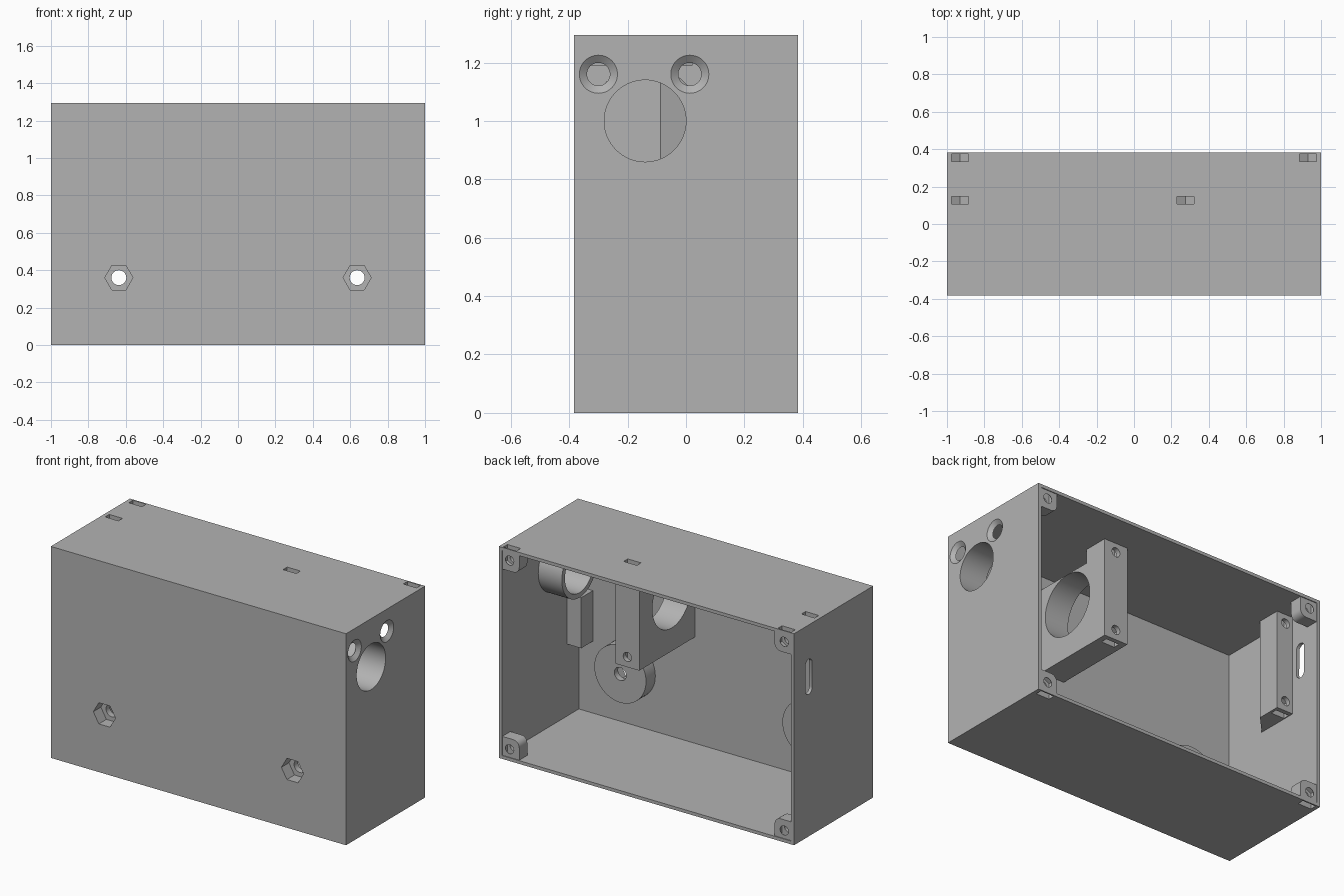
import bpy, bmesh, math
from mathutils import Vector

if "Cube" in bpy.data.objects:
    bpy.data.objects.remove(bpy.data.objects["Cube"], do_unlink=True)

grey = bpy.data.materials.new("plain grey")
grey.use_nodes = True
GREY = (0.45, 0.45, 0.45, 1)
grey.diffuse_color = GREY
grey.node_tree.nodes["Principled BSDF"].inputs["Base Color"].default_value = GREY

W, D, H, T = 1.0, 0.383, 1.295, 0.02   # half width, half depth, height, wall


def prism(name, pts, axis, a, b, scale=1.0, pivot=(0, 0)):
    """Extrude a 2D outline along an axis; the far end may shrink to a pivot."""
    def place(p, t):
        u, v = p
        return {"x": (t, u, v), "y": (u, t, v), "z": (u, v, t)}[axis]
    bm = bmesh.new()
    far = [tuple(c + (q - c) * scale for q, c in zip(p, pivot)) for p in pts]
    lo = [bm.verts.new(place(p, a)) for p in pts]
    hi = [bm.verts.new(place(p, b)) for p in far]
    bm.faces.new(lo)
    bm.faces.new(hi)
    for i in range(len(pts)):
        j = (i + 1) % len(pts)
        bm.faces.new((lo[i], lo[j], hi[j], hi[i]))
    bmesh.ops.recalc_face_normals(bm, faces=bm.faces)
    me = bpy.data.meshes.new(name)
    bm.to_mesh(me)
    bm.free()
    me.materials.append(grey)
    ob = bpy.data.objects.new(name, me)
    bpy.context.collection.objects.link(ob)
    return ob


def ring(u, v, r, n=48, start=0.0):
    return [(u + r * math.cos(start + math.tau * i / n),
             v + r * math.sin(start + math.tau * i / n)) for i in range(n)]


def rect(u0, u1, v0, v1):
    return [(u0, v0), (u1, v0), (u1, v1), (u0, v1)]


def boolean(ob, tools, op="DIFFERENCE"):
    for t in tools:
        m = ob.modifiers.new("cut", "BOOLEAN")
        m.operation, m.object, m.solver = op, t, "EXACT"
    dg = bpy.context.evaluated_depsgraph_get()
    me = bpy.data.meshes.new_from_object(ob.evaluated_get(dg))
    ob.modifiers.clear()
    ob.data = me


cutters = []


def cutter(*args, **kw):
    c = prism("cutter", *args, **kw)
    c.hide_render = True
    cutters.append(c)
    return c


def nut_slot(x, y, z_open, z_hole, face):
    """Slot with a hexagonal end for a nut, and the screw hole crossing it."""
    s = 1 if z_hole > z_open else -1
    out = z_open - s * 0.02
    h = 0.045
    pts = [(x - h, out), (x + h, out), (x + h, z_hole + s * 0.026),
           (x, z_hole + s * 0.052), (x - h, z_hole + s * 0.026)]
    return [cutter(pts, "y", y - 0.02, y + 0.02),
            cutter(ring(x, z_hole, 0.028, 24), "y", face - 0.14, face + 0.02)]


# Nut slots for the lid corners and the two mounting posts
lid_cuts = {}
for sx in (-1, 1):
    for top in (0, 1):
        lid_cuts[sx, top] = nut_slot(sx * 0.93, 0.355, H * top,
                                     H - 0.07 if top else 0.07, D)
POST_BOTTOM = 0.67
post_cuts = {x: nut_slot(x, 0.127, H, H - 0.075, 0.175)
             + nut_slot(x, 0.127, POST_BOTTOM, POST_BOTTOM + 0.062, 0.175)
             for x in (0.275, -0.93)}

# Holes through the walls
hex_pockets, bolt_holes = [], []
for sx in (-1, 1):
    hex_pockets.append(cutter(ring(sx * 0.637, 0.36, 0.075, 6), "y", -D - 0.02, -0.31))
    bolt_holes.append(cutter(ring(sx * 0.637, 0.36, 0.04, 32), "y", -D - 0.01, -0.2))
socket_hole = cutter(ring(-0.14, 1.0, 0.14, 64), "x", 0.7, 1.1)
countersinks = [cutter(ring(y, 1.16, 0.0665), "x", W + 0.001, W - T - 0.001,
                       scale=0.57, pivot=(y, 1.16)) for y in (-0.30, 0.013)]
side_slot = cutter([(0.24 + p[0], (1.052 if p[1] >= 0 else 0.903) + p[1])
                    for p in ring(0, 0, 0.033, 32, 0.01)], "x", -1.1, -0.95)

# Open-backed housing
housing = prism("housing", rect(-W, W, 0, H), "y", -D, D)
cavity = cutter(rect(-W + T, W - T, T, H - T), "y", -D + T, D + 0.1)
slots = [c[0] for c in lid_cuts.values()] + [post_cuts[x][0] for x in post_cuts]
boolean(housing, [cavity, socket_hole, side_slot] + countersinks
        + hex_pockets + bolt_holes + slots)
parts = [housing]

# Round bosses behind the front wall
for i, sx in enumerate((-1, 1)):
    side = "left" if sx > 0 else "right"
    boss = prism(side + "_bolt_boss",
                 [p for p in ring(sx * 0.637, 0.36, 0.175, 64)], "y", -D + 0.01, -0.273)
    boolean(boss, [hex_pockets[i], bolt_holes[i]])
    parts.append(boss)

# Socket tube on the side wall
tube = prism("socket_tube", ring(-0.14, 1.0, 0.17, 64), "x", W - T / 2, 0.82)
boolean(tube, [socket_hole])
parts.append(tube)

# Small block in the front corner, below the tube
parts.append(prism("corner_block", rect(0.885, W - T / 2, -D + 0.01, -0.25),
                   "z", 0.46, 0.77))

# Free-standing post, braced to the front wall and cleared around the socket
profile = [(0.175, POST_BOTTOM), (0.175, H - 0.01), (0.02, H - 0.01),
           (0.02, 1.19), (-D + 0.01, 1.19), (-D + 0.01, POST_BOTTOM)]
braced = prism("braced_post", profile, "x", 0.194, 0.355)
clearance = cutter(ring(-0.14, 1.0, 0.188, 64), "x", 0.1, 0.45)
boolean(braced, [clearance] + post_cuts[0.275])
parts.append(braced)

# Post on the side wall, with a sloped rear brace
plan = [(-W + 0.01, 0.175), (-0.87, 0.175), (-0.87, 0.03),
        (-W + T, -0.087), (-W + 0.01, -0.087)]
wall_post = prism("wall_post", plan, "z", POST_BOTTOM, H - 0.01)
boolean(wall_post, post_cuts[-0.93])
parts.append(wall_post)

# Lid screw corners with rounded inner edge and tapered underside
for (sx, top), cuts in lid_cuts.items():
    def corner(u, v):
        return (sx * (W - u), H - v if top else v)
    outline = [corner(0.01, 0.01), corner(0.135, 0.01)]
    outline += [corner(0.095 + 0.04 * math.cos(a), 0.095 + 0.04 * math.sin(a))
                for a in (math.pi / 2 * k / 6 for k in range(7))]
    outline.append(corner(0.01, 0.135))
    name = ("top" if top else "bottom") + ("_left" if sx > 0 else "_right")
    block = prism(name + "_lid_corner", outline, "y", D - 0.005, 0.30)
    taper = cutter(outline, "y", 0.30, 0.18, scale=0.08, pivot=corner(0.01, 0.01))
    boolean(block, [taper], "UNION")
    boolean(block, cuts)
    parts.append(block)

for c in cutters:
    bpy.data.objects.remove(c, do_unlink=True)

# Smooth round surfaces, keep edges sharp
bpy.ops.object.select_all(action="DESELECT")
for ob in parts:
    ob.select_set(True)
bpy.context.view_layer.objects.active = housing
bpy.ops.object.shade_smooth_by_angle(angle=math.radians(25))
